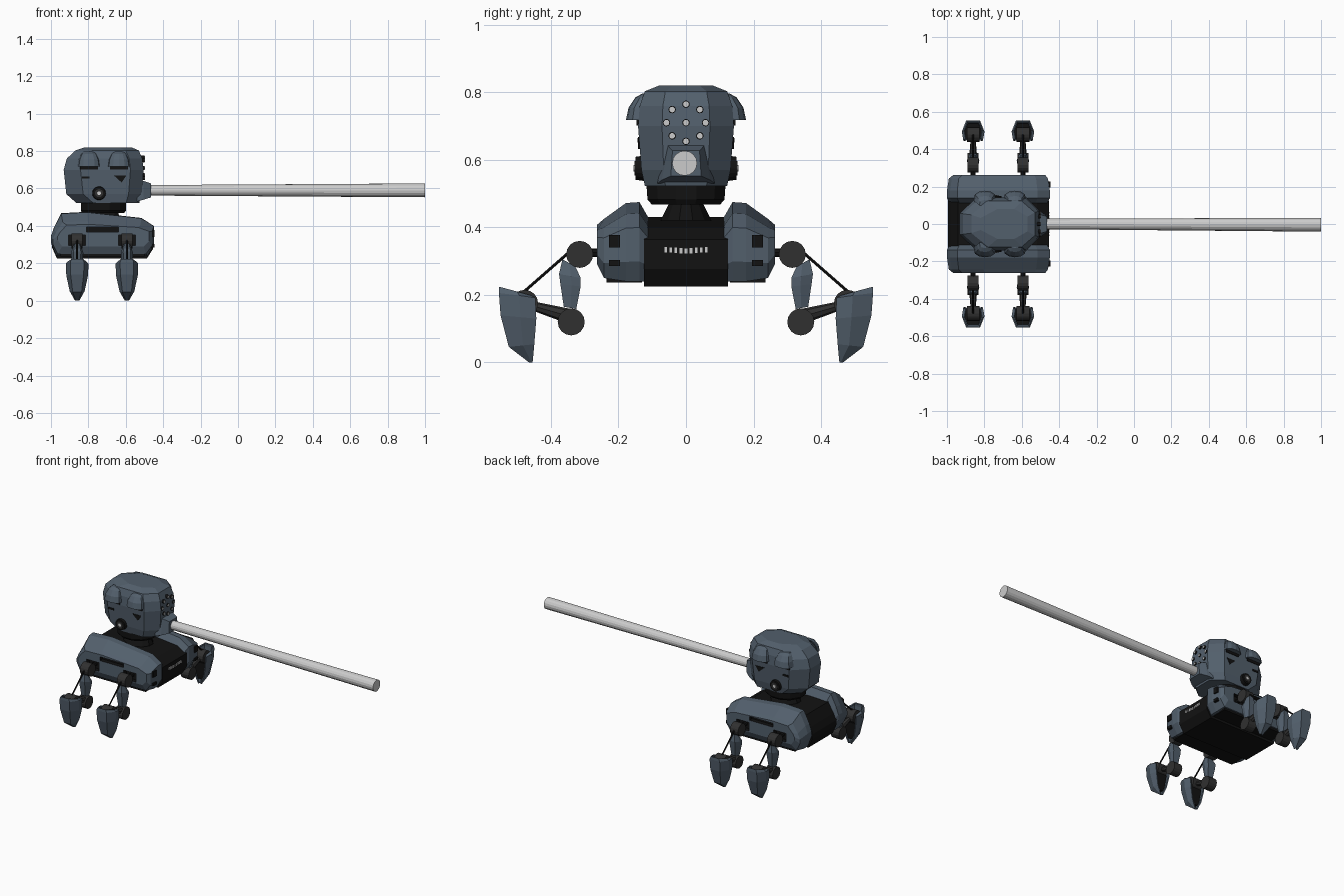
import bpy, bmesh, math
from mathutils import Vector

if "Cube" in bpy.data.objects:
    bpy.data.objects.remove(bpy.data.objects["Cube"])


def material(name, r, g, b):
    m = bpy.data.materials.new(name)
    m.diffuse_color = (r, g, b, 1)
    m.use_nodes = True
    m.node_tree.nodes["Principled BSDF"].inputs["Base Color"].default_value = m.diffuse_color
    return m


BLUE = material("armour_blue", .085, .115, .15)
BLACK = material("black", .006, .006, .006)
DARK = material("joint_dark", .03, .03, .03)
SILVER = material("silver", .55, .55, .55)


def finish(bm, name, mat, mirror=False):
    bmesh.ops.recalc_face_normals(bm, faces=bm.faces[:])
    me = bpy.data.meshes.new(name)
    bm.to_mesh(me)
    bm.free()
    me.materials.append(mat)
    ob = bpy.data.objects.new(name, me)
    bpy.context.collection.objects.link(ob)
    if mirror:
        ob.modifiers.new("mirror", 'MIRROR').use_axis = (False, True, False)
    return ob


def loft(name, rings, mat, mirror=False, shell=0):
    """Skin a list of rings; a shell stays open on one side and gets thickness."""
    bm = bmesh.new()
    rows = [[bm.verts.new(p) for p in r] for r in rings]
    n = len(rows[0])
    for a, b in zip(rows, rows[1:]):
        for i in range(n - 1 if shell else n):
            j = (i + 1) % n
            bm.faces.new((a[i], a[j], b[j], b[i]))
    if not shell:
        bm.faces.new(rows[0])
        bm.faces.new(rows[-1])
    ob = finish(bm, name, mat)
    if shell:
        s = ob.modifiers.new("thickness", 'SOLIDIFY')
        s.thickness, s.offset = shell, 0
    if mirror:
        ob.modifiers.new("mirror", 'MIRROR').use_axis = (False, True, False)
    return ob


def box(name, x0, x1, y0, y1, z0, z1, mat, mirror=False):
    return loft(name, [[(x0, y0, z), (x1, y0, z), (x1, y1, z), (x0, y1, z)] for z in (z0, z1)], mat, mirror)


def rod(name, a, b, r1, r2, mat, mirror=False, sides=16):
    a, b = Vector(a), Vector(b)
    rot = (b - a).to_track_quat('Z', 'Y')
    ang = [2 * math.pi * i / sides for i in range(sides)]
    return loft(name, [[p + rot @ Vector((r * math.cos(t), r * math.sin(t), 0)) for t in ang]
                       for p, r in ((a, r1), (b, r2))], mat, mirror)


# Hull outline in x-z, normalised 0..1
OUTLINE = [(0, .45), (.03, .65), (.1, .97), (.35, 1), (.88, .86), (1, .68),
           (1, .25), (.94, 0), (.05, 0), (0, .3)]


def hull(y, x0, x1, z0, z1):
    return [(x0 + u * (x1 - x0), y, z0 + w * (z1 - z0)) for u, w in OUTLINE]


# Body: dark core and two armoured side pods
loft("body_core", [hull(y, -.995, -.455, .225, .43) for y in (-.125, .125)], BLACK)
pod = loft("side_pod", [hull(.112, -.985, -.465, .24, .43), hull(.138, -1, -.45, .24, .475),
                        hull(.178, -1, -.45, .24, .472), hull(.243, -.99, -.46, .25, .425),
                        hull(.263, -.965, -.475, .29, .408)], BLUE)
LEGS = (-.86, -.594)


def cut(target, cutter):
    cutter.hide_render = True
    cutter.display_type = 'WIRE'
    m = target.modifiers.new("cut", 'BOOLEAN')
    m.object, m.solver = cutter, 'EXACT'
    m.material_mode = 'TRANSFER'


cut(pod, box("slot_cutter", -.81, -.64, .235, .3, .368, .393, BLACK))
for i, x in enumerate(LEGS):
    cut(pod, box(f"hip_recess_cutter_{i}", x - .045, x + .045, .235, .3, .296, .352, BLACK))
pod.modifiers.new("mirror", 'MIRROR').use_axis = (False, True, False)

# Pod details: underside plate and end vents
box("underside_plate", -.95, -.5, .13, .235, .236, .26, BLACK, True)
box("upper_vent", -.5, -.447, .195, .228, .34, .378, BLACK, True)
box("lower_vent", -.5, -.447, .195, .228, .285, .303, BLACK, True)
for i in range(9):
    y = -.06 + i * .015
    dz = .004 * abs(i - 4) / 4
    box(f"grille_bar_{i}", -.458, -.451, y - .004, y + .004, .322 + dz, .338 + dz, SILVER)


# Neck and turret ring
def ellipse(z, rx, ry, cx=-.72, n=12):
    return [(cx + rx * math.cos(math.pi * (2 * i + 1) / n), ry * math.sin(math.pi * (2 * i + 1) / n), z)
            for i in range(n)]


loft("neck", [ellipse(.42, .1, .078), ellipse(.475, .08, .05)], BLACK)
loft("turret_ring", [ellipse(.468, .115, .105), ellipse(.482, .125, .118), ellipse(.535, .125, .122)], BLACK)


# Turret head: stacked chamfered sections
def head_ring(z, x0, x1, h):
    half = [(x1, .5 * h), (x1 - .07, h), (x0 + .09, h), (x0, .4 * h)]
    return [(x, y, z) for x, y in half] + [(x, -y, z) for x, y in reversed(half)]


loft("turret_head", [head_ring(*r) for r in (
    (.523, -.865, -.528, .122), (.57, -.918, -.515, .132), (.70, -.932, -.505, .142),
    (.76, -.915, -.512, .137), (.803, -.87, -.53, .122), (.82, -.82, -.57, .08))], BLUE)

# Eye hoods with dark slits below
for i, x in enumerate((-.797, -.637)):
    def arc(z, w, y0, y1):
        return [(x + w * math.cos(math.pi * k / 6), y0 + (y1 - y0) * math.sin(math.pi * k / 6) ** .6 if 0 < k < 6 else y0, z)
                for k in range(7)]
    loft(f"eye_hood_{i}", [arc(.718, .062, .12, .178), arc(.755, .056, .12, .17),
                           arc(.785, .042, .11, .15), arc(.797, .03, .1, .128)], BLUE, True)
    box(f"eye_slit_{i}", x - .048, x + .048, .12, .146, .702, .72, BLACK, True)

# Side lens, slot and triangular port
rod("side_lens", (-.743, .12, .575), (-.743, .15, .575), .038, .034, BLACK, True)
rod("lens_rim", (-.743, .14, .575), (-.743, .153, .575), .022, .022, DARK, True)
rod("lens_core", (-.743, .14, .575), (-.743, .155, .575), .01, .01, SILVER, True)
box("cheek_slot", -.835, -.795, .12, .143, .652, .664, BLACK, True)
loft("cheek_port", [[(-.662, y, .668), (-.598, y, .668), (-.622, y, .632)] for y in (.12, .142)], BLACK, True)

# Sensor studs on the gun face
SPOTS = [(0, 0)] + [(.058 * math.cos(k * math.pi / 4), .055 * math.sin(k * math.pi / 4)) for k in range(8)]
for i, (y, z) in enumerate(SPOTS):
    z += .71
    rod(f"stud_{i}", (-.54, y, z), (-.5, y, z), .011, .011, BLACK, sides=12)
    rod(f"stud_cap_{i}", (-.51, y, z), (-.498, y, z), .0085, .0085, SILVER, sides=12)


# Gun mantlet and long barrel
def plate(x, wb, wt, z0, z1):
    return [(x, -wb, z0), (x, wb, z0), (x, wt, z1), (x, -wt, z1)]


loft("gun_mantlet", [plate(-.54, .085, .06, .53, .655), plate(-.505, .072, .052, .54, .64),
                     plate(-.466, .045, .04, .552, .627)], BLUE)
rod("gun_barrel", (-.5, 0, .59), (1, -.004, .59), .028, .037, SILVER)


# Legs: joints along x, shin armour, links and hollow pointed foot
def limb_ring(x, yi, zi, yo, zo, w):
    ym, zm = yi + .45 * (yo - yi), zi + .45 * (zo - zi)
    half = [(.85 * w, yi, zi), (w, ym, zm), (.6 * w, yo, zo)]
    return [(x + a, b, c) for a, b, c in half] + [(x - a, b, c) for a, b, c in reversed(half)]


for i, x in enumerate(LEGS):
    rod(f"hip_axle_{i}", (x, .23, .325), (x, .3, .325), .013, .013, BLACK, True, 8)
    for part, y, z, w in (("hip", .315, .32, .029), ("knee", .34, .12, .029), ("ankle", .478, .175, .034)):
        rod(f"{part}_joint_{i}", (x - w, y, z), (x + w, y, z), .04, .04, DARK, True)
    loft(f"thigh_{i}", [limb_ring(x, *r) for r in (
        (.328, .285, .366, .305, .02), (.312, .25, .376, .262, .033), (.312, .225, .372, .232, .031),
        (.325, .158, .362, .165, .022))], BLUE, True)
    rod(f"shin_link_{i}", (x, .35, .138), (x, .47, .172), .022, .012, DARK, True, 8)
    rod(f"tension_strut_{i}", (x, .325, .345), (x, .485, .205), .005, .005, BLACK, True, 6)
    loft(f"foot_{i}", [limb_ring(x, *r) for r in (
        (.455, .002, .463, .003, .008), (.45, .055, .522, .048, .036), (.444, .13, .546, .14, .054),
        (.447, .19, .551, .205, .057), (.46, .195, .55, .223, .046))], BLUE, True, shell=.008)
    loft(f"foot_core_{i}", [limb_ring(x, *r) for r in (
        (.46, .03, .49, .035, .018), (.458, .06, .515, .055, .03), (.456, .14, .538, .145, .046))], BLACK, True)
